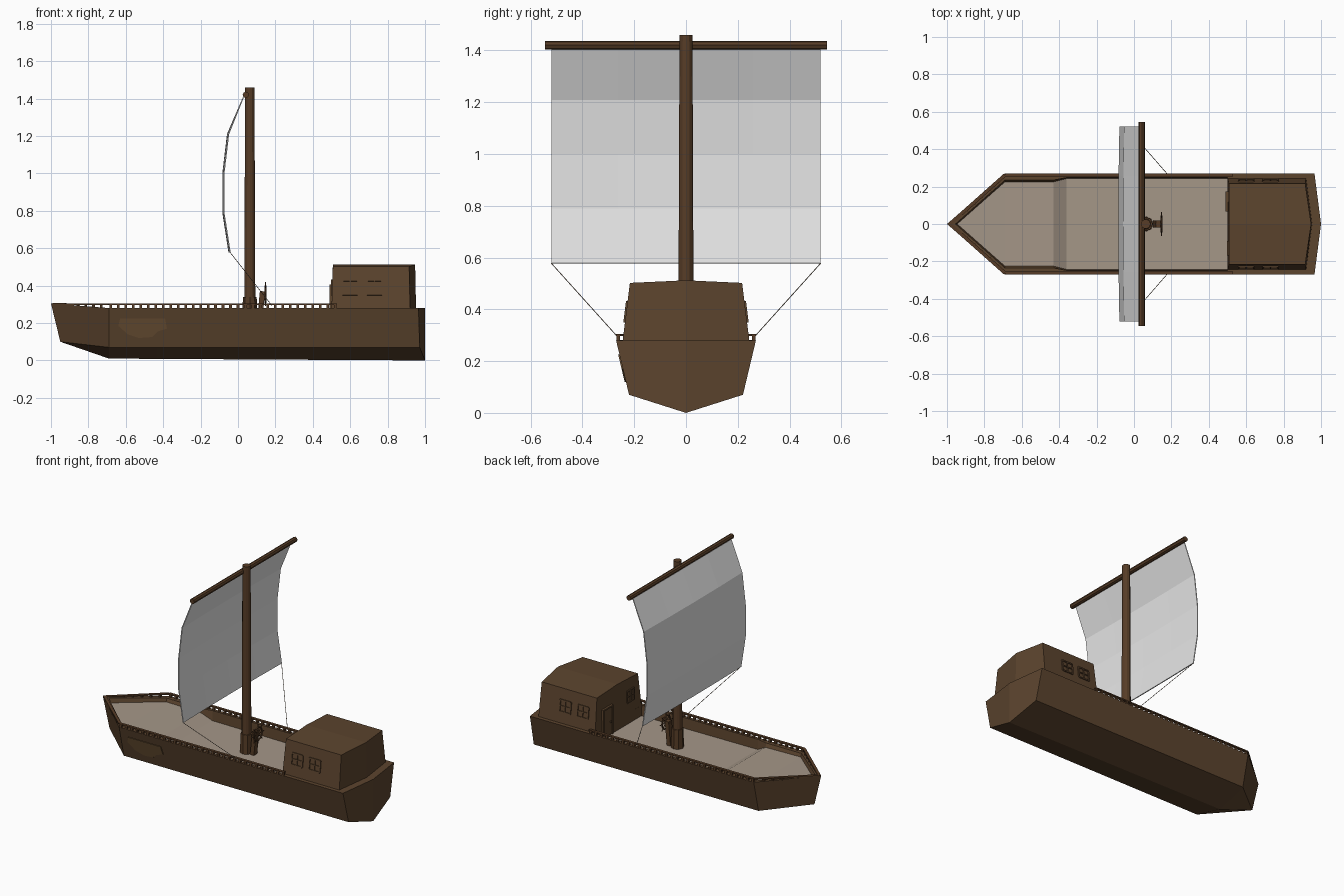
import bpy, bmesh, math
from mathutils import Vector, Matrix

if "Cube" in bpy.data.objects:
    bpy.data.objects.remove(bpy.data.objects["Cube"])

def mat(name, rgb):
    m = bpy.data.materials.new(name)
    m.diffuse_color = (*rgb, 1)
    m.use_nodes = True
    m.node_tree.nodes["Principled BSDF"].inputs["Base Color"].default_value = m.diffuse_color
    return m

HULL = mat("brown planks", (0.107, 0.058, 0.027))
DECK = mat("pale deck", (0.376, 0.309, 0.246))
SAIL = mat("off white canvas", (0.80, 0.80, 0.80))
SPAR = mat("dark spar wood", (0.095, 0.046, 0.020))
PATCH = mat("light patch wood", (0.140, 0.078, 0.033))

def finish(name, bm, *mats):
    bmesh.ops.remove_doubles(bm, verts=bm.verts, dist=1e-5)
    bmesh.ops.recalc_face_normals(bm, faces=bm.faces)
    me = bpy.data.meshes.new(name)
    bm.to_mesh(me)
    bm.free()
    for m in mats:
        me.materials.append(m)
    ob = bpy.data.objects.new(name, me)
    bpy.context.collection.objects.link(ob)
    return ob

def add_box(bm, c, size, rot=Matrix()):
    bmesh.ops.create_cube(bm, size=1, matrix=Matrix.Translation(c) @ rot @ Matrix.Diagonal((*size, 1)))

def add_bar(bm, a, b, r1, r2=None, n=8):
    a, b = Vector(a), Vector(b)
    d = b - a
    bmesh.ops.create_cone(bm, cap_ends=True, segments=n, radius1=r1, radius2=r2 or r1, depth=d.length,
                          matrix=Matrix.Translation((a + b) / 2) @ d.to_track_quat('Z', 'Y').to_matrix().to_4x4())

def add_beam(bm, a, b, w, h):
    # square beam lying between two points
    a, b = Vector(a), Vector(b)
    add_box(bm, (a + b) / 2, (w, h, (b - a).length), (b - a).to_track_quat('Z', 'X').to_matrix().to_4x4())

# Hull: half sections (keel, chine, gunwale, inner gunwale, deck edge, deck centre), mirrored
def section(x, deck_z, inner, edge):
    keel = 0.01 * (1 - (x + 0.69) / 1.69)
    return [(x, 0, keel), (x, 0.22, 0.07), (x, 0.27, 0.28), (x, inner, 0.28), (x, edge, deck_z), (x, 0, deck_z)]

bow = [(-0.95, 0, 0.1), (-0.95, 0, 0.1), (-1, 0, 0.305), (-0.955, 0, 0.30), (-0.945, 0, 0.27), (-0.945, 0, 0.27)]
stern = [(1 - 0.13 * y, y, z) for y, z in
         ((0, 0), (0.22, 0.07), (0.27, 0.28), (0.245, 0.28), (0.24, 0.28), (0, 0.28))]
stations = [bow, section(-0.69, 0.26, 0.235, 0.225), section(-0.43, 0.255, 0.235, 0.225),
            section(-0.36, 0.215, 0.248, 0.243), section(0.50, 0.21, 0.248, 0.243),
            section(0.50, 0.28, 0.248, 0.243), stern]
bm = bmesh.new()
for s in (1, -1):
    rows = [[bm.verts.new((x, y * s, z)) for x, y, z in st] for st in stations]
    for i, (r0, r1) in enumerate(zip(rows, rows[1:])):
        for k in range(5):
            f = bm.faces.new((r0[k], r0[k + 1], r1[k + 1], r1[k]))
            f.material_index = 1 if k == 4 and i < 4 else 0
    bm.faces.new(rows[-1])
bmesh.ops.remove_doubles(bm, verts=bm.verts, dist=1e-5)
bmesh.ops.dissolve_degenerate(bm, edges=bm.edges, dist=1e-5)
finish("hull", bm, HULL, DECK)

# Railing: thin top bar on short posts
bm = bmesh.new()
for s in (1, -1):
    add_beam(bm, (-0.985, 0, 0.302), (-0.69, 0.262 * s, 0.301), 0.008, 0.018)
    add_beam(bm, (-0.69, 0.262 * s, 0.301), (0.53, 0.262 * s, 0.301), 0.008, 0.018)
    for i in range(31):
        add_box(bm, (-0.68 + i * 0.04, 0.262 * s, 0.289), (0.014, 0.014, 0.022))
    for i in range(1, 6):
        t = i / 7
        add_box(bm, (-0.69 - 0.29 * t, 0.26 * (1 - t) * s, 0.289 + 0.008 * t), (0.014, 0.014, 0.018))
finish("railing", bm, SPAR)

# Cabin: tapering box with a low pitched roof and pointed back
bm = bmesh.new()
low = [(0.5, 0.245), (0.5, 0), (0.5, -0.245), (0.92, -0.245), (0.952, 0), (0.92, 0.245)]
lo = [bm.verts.new((x, y, 0.275)) for x, y in low]
hi = [bm.verts.new((x + (0.007 if x < 0.6 else -0.005), y * 0.885, 0.512 if y == 0 else 0.502)) for x, y in low]
for i in range(6):
    j = (i + 1) % 6
    bm.faces.new((lo[i], lo[j], hi[j], hi[i]))
bm.faces.new(lo)
bm.faces.new((hi[0], hi[1], hi[4], hi[5]))
bm.faces.new((hi[1], hi[2], hi[3], hi[4]))
finish("cabin", bm, HULL)

# Window frames with cross bars on both cabin sides and on the front wall
def add_window(bm, c, w, h, rot):
    base = Matrix.Translation(c) @ rot
    for dx, dz, sx, sz in ((-w / 2, 0, 0.009, h), (w / 2, 0, 0.009, h), (0, 0, 0.006, h),
                           (0, -h / 2, w, 0.009), (0, h / 2, w, 0.009), (0, 0, w, 0.006)):
        add_box(bm, base @ Vector((dx, 0, dz)), (sx, 0.012, sz), rot)

bm = bmesh.new()
for s in (1, -1):
    for x in (0.60, 0.73):
        add_window(bm, (x, 0.231 * s, 0.39), 0.08, 0.075, Matrix.Rotation(0.123 * s, 4, 'X'))
add_window(bm, (0.503, -0.13, 0.39), 0.07, 0.075, Matrix.Rotation(math.pi / 2, 4, 'Z'))
finish("window_frames", bm, HULL)

# Door with frame and knob
bm = bmesh.new()
add_box(bm, (0.501, 0.12, 0.305), (0.012, 0.09, 0.18))
for y in (0.072, 0.168):
    add_box(bm, (0.5, y, 0.308), (0.02, 0.01, 0.19))
add_box(bm, (0.5, 0.12, 0.402), (0.02, 0.106, 0.01))
add_box(bm, (0.493, 0.09, 0.3), (0.01, 0.01, 0.01))
finish("cabin_door", bm, HULL)

# Mast with foot collar, and yard
bm = bmesh.new()
add_bar(bm, (0.063, 0, 0.205), (0.063, 0, 1.46), 0.030, 0.025, 12)
finish("mast", bm, SPAR)
bm = bmesh.new()
add_bar(bm, (0.063, 0, 0.205), (0.063, 0, 0.34), 0.040, 0.037, 8)
finish("mast_collar", bm, SPAR)
bm = bmesh.new()
add_bar(bm, (0.042, -0.545, 1.42), (0.042, 0.545, 1.42), 0.017)
finish("yard", bm, SPAR)

# Sail: curved profile swept across with a slight belly
profile = [(0.03, 1.41), (-0.05, 1.21), (-0.075, 1.0), (-0.075, 0.79), (-0.042, 0.578)]
bm = bmesh.new()
cols = []
for i in range(5):
    u = i / 2 - 1
    cols.append([bm.verts.new((x - 0.006 * (1 - u * u) * (k > 0), 0.52 * u, z)) for k, (x, z) in enumerate(profile)])
for a, b in zip(cols, cols[1:]):
    for k in range(4):
        bm.faces.new((a[k], a[k + 1], b[k + 1], b[k]))
sail = finish("sail", bm, SAIL)
mod = sail.modifiers.new("thickness", 'SOLIDIFY')
mod.thickness = 0.006
mod.offset = 0

# Sheets from the sail corners to the rails
bm = bmesh.new()
for s in (1, -1):
    add_bar(bm, (-0.042, 0.52 * s, 0.578), (0.18, 0.265 * s, 0.295), 0.0018, n=5)
finish("sheet_ropes", bm, DECK)

# Steering wheel on its stand
bm = bmesh.new()
c, n = Vector((0.147, 0, 0.355)), 12
def rim(a, r):
    return c + Vector((0, r * math.cos(a), r * math.sin(a)))
for i in range(n):
    add_bar(bm, rim(i * math.tau / n, 0.044), rim((i + 1) * math.tau / n, 0.044), 0.005, n=6)
for i in range(8):
    add_bar(bm, c, rim(i * math.tau / 8, 0.064), 0.003, n=5)
add_bar(bm, (0.115, 0, 0.355), (0.153, 0, 0.355), 0.009)
finish("steering_wheel", bm, SPAR)
bm = bmesh.new()
add_beam(bm, (0.115, 0, 0.205), (0.131, 0, 0.37), 0.028, 0.035)
finish("wheel_stand", bm, SPAR)

# Repair patch on the front side of the hull, leaning with the planks
outline = [(-0.63, 0.225), (-0.39, 0.225), (-0.38, 0.17), (-0.43, 0.155), (-0.46, 0.125),
           (-0.53, 0.12), (-0.59, 0.14), (-0.64, 0.185)]
bm = bmesh.new()
side_y = lambda z: -(0.22 + 0.05 * (z - 0.07) / 0.21)
rings = [[bm.verts.new((x, side_y(z) - d, z)) for x, z in outline] for d in (-0.003, 0.005)]
for r in rings:
    bm.faces.new(r)
for i in range(len(outline)):
    j = (i + 1) % len(outline)
    bm.faces.new((rings[0][i], rings[0][j], rings[1][j], rings[1][i]))
finish("hull_patch", bm, PATCH)
